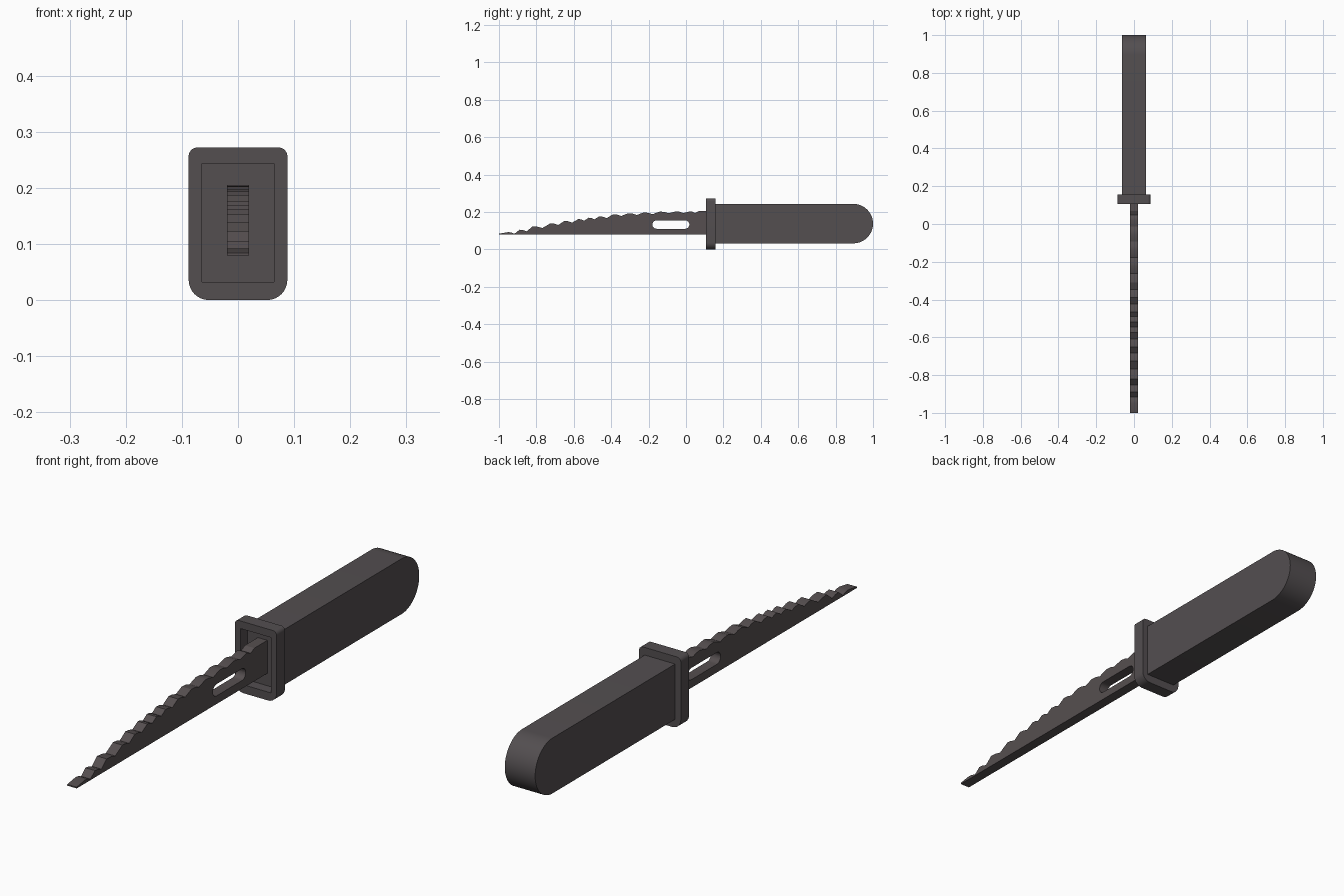
import bpy, bmesh, math

if "Cube" in bpy.data.objects:
    bpy.data.objects.remove(bpy.data.objects["Cube"])


def material(name, rgb):
    m = bpy.data.materials.new(name)
    m.diffuse_color = (*rgb, 1)
    m.use_nodes = True
    m.node_tree.nodes["Principled BSDF"].inputs["Base Color"].default_value = m.diffuse_color
    return m


charcoal = material("charcoal", (0.087, 0.077, 0.081))
blade_grey = material("blade_grey", (0.092, 0.078, 0.080))


def rounded_rect(a0, a1, b0, b1, radii, seg=8):
    """Counter-clockwise outline; radii order: a1b0, a1b1, a0b1, a0b0."""
    pts = []
    corners = [(a1, b0, -1, 1), (a1, b1, -1, -1), (a0, b1, 1, -1), (a0, b0, 1, 1)]
    for i, ((a, b, sa, sb), r) in enumerate(zip(corners, radii)):
        n = seg if r > 0 else 0
        for k in range(n + 1):
            t = math.radians(-90 + 90 * i) + (math.pi / 2 * k / n if n else 0)
            if n:
                pts.append((a + sa * r + r * math.cos(t), b + sb * r + r * math.sin(t)))
            else:
                pts.append((a, b))
    return pts


def extrude_outlines(name, outlines, d0, d1, place, mat):
    """Fill the outlines (inner ones become holes) and extrude from d0 to d1."""
    cu = bpy.data.curves.new(name + "_profile", 'CURVE')
    cu.dimensions = '2D'
    cu.fill_mode = 'BOTH'
    cu.extrude = (d1 - d0) / 2
    for pts in outlines:
        s = cu.splines.new('POLY')
        s.points.add(len(pts) - 1)
        for p, (a, b) in zip(s.points, pts):
            p.co = (a, b, 0, 1)
        s.use_cyclic_u = True
    tmp = bpy.data.objects.new(name + "_tmp", cu)
    bpy.context.collection.objects.link(tmp)
    dg = bpy.context.evaluated_depsgraph_get()
    me = bpy.data.meshes.new_from_object(tmp.evaluated_get(dg))
    bpy.data.objects.remove(tmp)
    bm = bmesh.new()
    bm.from_mesh(me)
    for v in bm.verts:
        v.co = place(v.co.x, v.co.y, v.co.z + (d0 + d1) / 2)
    bmesh.ops.remove_doubles(bm, verts=bm.verts, dist=1e-5)
    bmesh.ops.recalc_face_normals(bm, faces=bm.faces)
    bm.to_mesh(me)
    bm.free()
    me.name = name
    me.materials.clear()
    me.materials.append(mat)
    ob = bpy.data.objects.new(name, me)
    bpy.context.collection.objects.link(ob)
    bpy.context.view_layer.objects.active = ob
    bpy.ops.object.select_all(action='DESELECT')
    ob.select_set(True)
    bpy.ops.object.shade_smooth_by_angle(angle=math.radians(25))
    return ob


def side(a, b, d):      # outline in y,z, thickness along x
    return (d, a, b)


def facing(a, b, d):    # outline in z,x, thickness along y
    return (b, d, a)


# Handle: slab with a round butt
r = 0.1055
extrude_outlines("handle", [rounded_rect(0.148, 1.0, 0.032, 0.243, (r, r, 0, 0), 14)],
                 -0.064, 0.064, side, charcoal)

# Guard: open frame round the handle, leaving a recess at the front
extrude_outlines("guard", [
    rounded_rect(0.0, 0.272, -0.088, 0.088, (0.016, 0.016, 0.036, 0.036), 8),
    rounded_rect(0.032, 0.243, -0.064, 0.064, (0, 0, 0, 0)),
], 0.107, 0.157, facing, charcoal)

# Blade: ragged saw back, straight lower edge, rounded slot
peaks = [(-0.95, 0.092), (-0.89, 0.105), (-0.82, 0.123), (-0.725, 0.139),
         (-0.65, 0.152), (-0.575, 0.162), (-0.52, 0.169), (-0.465, 0.176),
         (-0.39, 0.187), (-0.31, 0.193), (-0.225, 0.197), (-0.14, 0.202),
         (-0.055, 0.203), (0.02, 0.203)]
back = [(-1.0, 0.084)]
for (y, z), (yn, zn) in zip(peaks, peaks[1:] + [(0.07, 0.205)]):
    gap = yn - y
    back += [(y, z), (y + 0.28 * gap, z - 0.002), (y + 0.55 * gap, z - 0.009)]
back += [(0.07, 0.205), (0.15, 0.205)]
outline = [(-1.0, 0.079), (0.15, 0.079)] + back[::-1]
slot = rounded_rect(-0.18, 0.018, 0.110, 0.155, (0.0224,) * 4, 6)
extrude_outlines("blade", [outline, slot], -0.02, 0.02, side, blade_grey)
